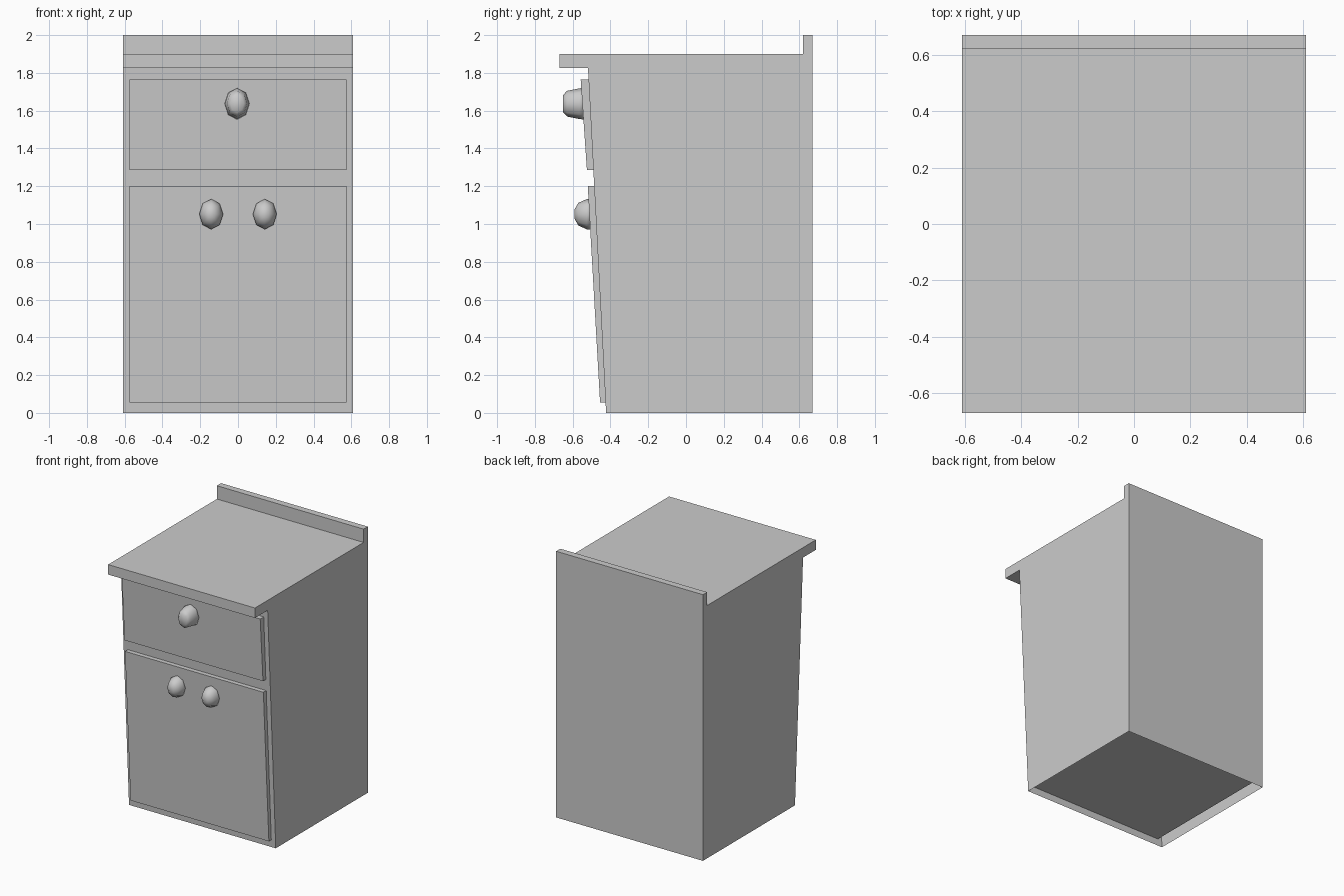
import bpy, bmesh, math

if "Cube" in bpy.data.objects:
    bpy.data.objects.remove(bpy.data.objects["Cube"])

HALF_W = 0.61


def front_y(z):
    """Y of the sloping cabinet front at height z."""
    return -0.423 - 0.0525 * z


def make_object(name, bm):
    bmesh.ops.recalc_face_normals(bm, faces=bm.faces)
    mesh = bpy.data.meshes.new(name)
    bm.to_mesh(mesh)
    bm.free()
    obj = bpy.data.objects.new(name, mesh)
    bpy.context.collection.objects.link(obj)
    return obj


def extrude_profile(name, profile, x0, x1, open_bottom=False):
    """Extrude a (y, z) side profile from x0 to x1."""
    bm = bmesh.new()
    a = [bm.verts.new((x0, y, z)) for y, z in profile]
    b = [bm.verts.new((x1, y, z)) for y, z in profile]
    bm.faces.new(a)
    bm.faces.new(b[::-1])
    n = len(profile)
    for i in range(n):
        j = (i + 1) % n
        if open_bottom and profile[i][1] == profile[j][1] == 0:
            continue
        bm.faces.new((a[i], b[i], b[j], a[j]))
    return make_object(name, bm)


def panel(name, x0, x1, z0, z1, t0, t1):
    """Panel following the slope, t0 / t1 proud at bottom / top."""
    profile = [(front_y(z0) - t0, z0), (front_y(z1) - t1, z1),
               (front_y(z1) + 0.004, z1), (front_y(z0) + 0.004, z0)]
    return extrude_profile(name, profile, x0, x1)


def knob(name, x, z, rings, sides=8, squash=0.79):
    """Faceted oval knob; rings are (y, vertical radius), back to front."""
    bm = bmesh.new()
    loops = []
    for y, r in rings:
        loops.append([bm.verts.new((x + squash * r * math.sin(k * math.tau / sides), y,
                                    z + r * math.cos(k * math.tau / sides)))
                      for k in range(sides)])
    for a, b in zip(loops, loops[1:]):
        for k in range(sides):
            j = (k + 1) % sides
            bm.faces.new((a[k], a[j], b[j], b[k]))
    bm.faces.new(loops[0])
    bm.faces.new(loops[-1])
    for f in bm.faces:
        f.smooth = True
    return make_object(name, bm)


# Cabinet shell with overhanging worktop and rear upstand
extrude_profile("cabinet_body", [
    (front_y(0), 0), (front_y(1.825), 1.825), (-0.67, 1.825), (-0.67, 1.9),
    (0.62, 1.9), (0.62, 2.0), (0.67, 2.0), (0.67, 0)], -HALF_W, HALF_W, open_bottom=True)

# Recessed floor
bm = bmesh.new()
bm.faces.new([bm.verts.new((x, y, 0.055)) for x, y in
              ((-0.575, front_y(0.055)), (-0.575, 0.67), (0.575, 0.67), (0.575, front_y(0.055)))])
make_object("cabinet_floor", bm)

# Drawer front and its knob
panel("drawer_front", -0.575, 0.575, 1.285, 1.765, 0.034, 0.042)
knob("drawer_knob", -0.005, 1.637, [(-0.54, 0.084), (-0.565, 0.081), (-0.63, 0.068), (-0.651, 0.045)])

# Pair of doors with knobs
for side, s in (("left", -1), ("right", 1)):
    panel(side + "_door", min(0, s * 0.575), max(0, s * 0.575), 0.055, 1.2, 0.029, 0.034)
    knob(side + "_door_knob", s * 0.142, 1.052,
         [(-0.505, 0.08), (-0.525, 0.08), (-0.57, 0.06), (-0.59, 0.025)])
